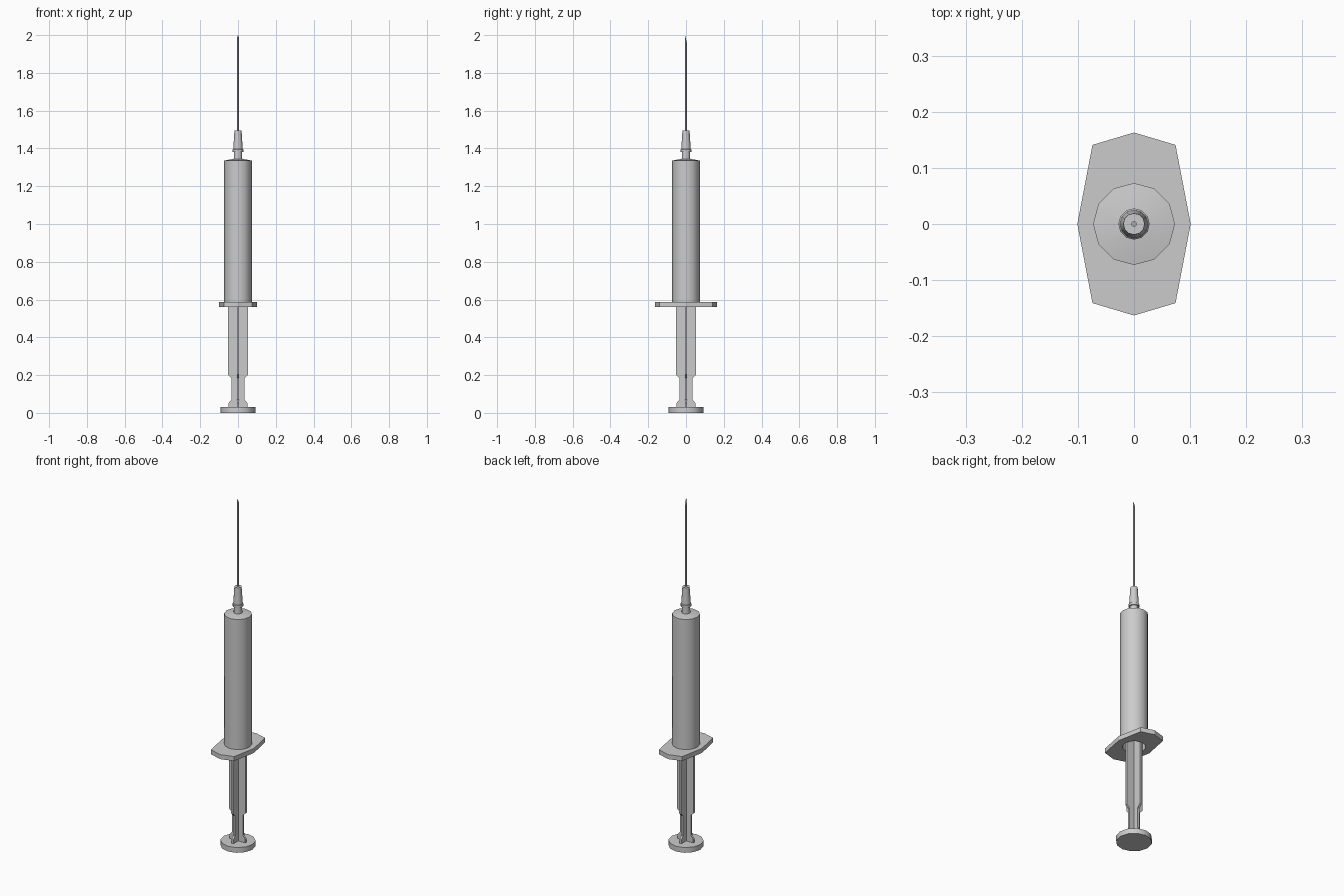
import bpy, bmesh
from math import sin, cos, pi, radians

if "Cube" in bpy.data.objects:
    bpy.data.objects.remove(bpy.data.objects["Cube"])


def finish(name, bm, smooth=True):
    bmesh.ops.recalc_face_normals(bm, faces=bm.faces)
    me = bpy.data.meshes.new(name)
    bm.to_mesh(me)
    bm.free()
    ob = bpy.data.objects.new(name, me)
    bpy.context.collection.objects.link(ob)
    bpy.ops.object.select_all(action='DESELECT')
    ob.select_set(True)
    bpy.context.view_layer.objects.active = ob
    if smooth:
        bpy.ops.object.shade_smooth_by_angle(angle=radians(40))
    return ob


def lathe(name, profile, n=12):
    """Revolve (radius, z) points round z; ends with radius > 0 are capped."""
    bm = bmesh.new()
    rings = [[bm.verts.new((r * cos(2 * pi * i / n), r * sin(2 * pi * i / n), z))
              for i in range(n)] for r, z in profile]
    for a, b in zip(rings, rings[1:]):
        for i in range(n):
            j = (i + 1) % n
            bm.faces.new((a[i], a[j], b[j], b[i]))
    bm.faces.new(rings[0])
    bm.faces.new(rings[-1])
    return finish(name, bm)


def prism(name, outline, offset):
    """Extrude a closed outline of 3D points by the offset vector."""
    bm = bmesh.new()
    face = bm.faces.new([bm.verts.new(p) for p in outline])
    new = bmesh.ops.extrude_face_region(bm, geom=[face], use_keep_orig=True)["geom"]
    bmesh.ops.translate(bm, vec=offset,
                        verts=[v for v in new if isinstance(v, bmesh.types.BMVert)])
    return finish(name, bm, smooth=False)


# Barrel: hollow tube, open at the bottom, with a shallow conical shoulder
lathe("barrel", [(0.023, 1.32), (0.06, 1.315), (0.06, 0.58), (0.073, 0.58),
                 (0.073, 1.336), (0.023, 1.345)])

# Finger flange with a hole for the plunger
flange = prism("finger_flange",
               [(x, y, 0.56) for x, y in
                ((0, 0.163), (0.074, 0.141), (0.101, 0), (0.074, -0.141),
                 (0, -0.163), (-0.074, -0.141), (-0.101, 0), (-0.074, 0.141))],
               (0, 0, 0.026))
cutter = lathe("flange_hole_cutter", [(0.06, 0.5), (0.06, 0.65)])
cutter.hide_render = True
cutter.hide_set(True)
hole = flange.modifiers.new("hole", 'BOOLEAN')
hole.object = cutter
hole.operation = 'DIFFERENCE'
hole.solver = 'EXACT'

# Plunger: two crossed fins, thumb disc and stopper
half = [(0.05, 0.025), (0.05, 0.052), (0.035, 0.07), (0.035, 0.185),
        (0.053, 0.202), (0.053, 0.86)]
side = half + [(-w, z) for w, z in reversed(half)]
T = 0.012
prism("plunger_fin_x", [(w, -T / 2, z) for w, z in side], (0, T, 0))
prism("plunger_fin_y", [(-T / 2, w, z) for w, z in side], (T, 0, 0))
lathe("thumb_disc", [(0.092, 0), (0.092, 0.03)])
lathe("stopper", [(0.059, 0.86), (0.059, 0.93), (0.01, 0.96)])

# Nozzle, needle hub and needle
lathe("nozzle", [(0.023, 1.33), (0.021, 1.40)])
lathe("needle_hub", [(0.028, 1.382), (0.028, 1.395), (0.025, 1.398), (0.019, 1.494)])
needle = lathe("needle", [(0.005, 1.48), (0.005, 1.98)], 8)
# Slanted needle tip
for v in needle.data.vertices:
    if v.co.z > 1.9:
        v.co.z = 1.98 - v.co.y * 4
